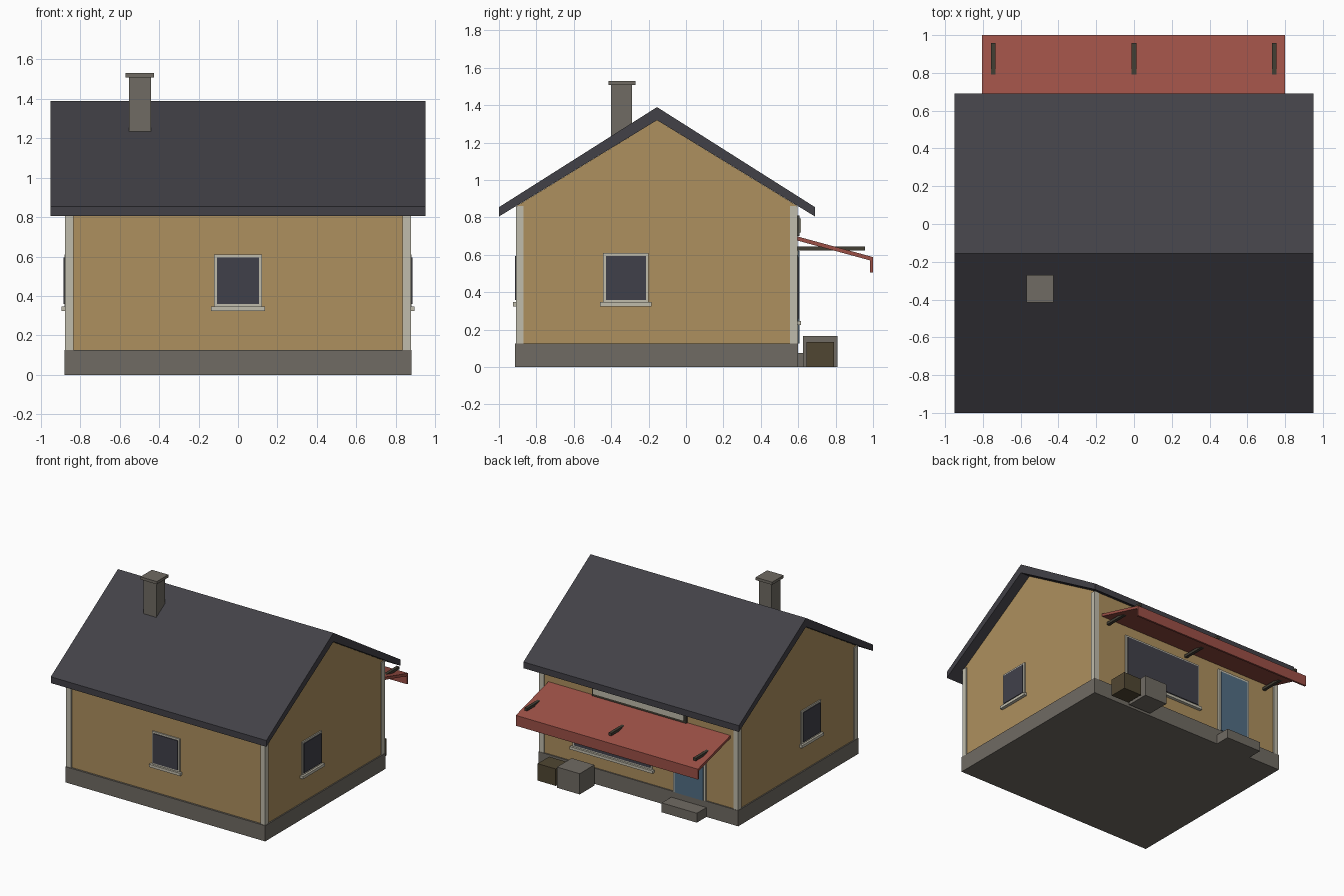
import bpy
import bmesh
from mathutils import Vector

cube = bpy.data.objects.get("Cube")
if cube:
    bpy.data.objects.remove(cube, do_unlink=True)


def material(name, srgb):
    col = [((c / 255 + 0.055) / 1.055) ** 2.4 for c in srgb] + [1.0]
    m = bpy.data.materials.new(name)
    m.use_nodes = True
    m.diffuse_color = col
    bsdf = next(n for n in m.node_tree.nodes if n.type == "BSDF_PRINCIPLED")
    bsdf.inputs["Base Color"].default_value = col
    return m


WALL = material("ochre_plaster", (174, 144, 94))
ROOF = material("charcoal_roof", (66, 65, 71))
STONE = material("grey_stone", (112, 107, 99))
TRIM = material("pale_trim", (192, 188, 172))
GLASS = material("dark_glass", (64, 64, 74))
RED = material("red_awning", (156, 80, 70))
BLUE = material("blue_door", (82, 110, 132))
WOOD = material("brown_crate_wood", (80, 70, 50))
DARK = material("dark_timber", (66, 62, 52))


def add_object(name, bm, mat):
    bmesh.ops.recalc_face_normals(bm, faces=bm.faces)
    mesh = bpy.data.meshes.new(name)
    bm.to_mesh(mesh)
    bm.free()
    mesh.materials.append(mat)
    obj = bpy.data.objects.new(name, mesh)
    bpy.context.collection.objects.link(obj)
    return obj


def box(name, mat, x, y, z):
    """Box from (low, high) ranges on each axis."""
    bm = bmesh.new()
    bmesh.ops.create_cube(bm, size=1)
    for v in bm.verts:
        v.co = Vector([(a + b) / 2 + c * (b - a) for (a, b), c in zip((x, y, z), v.co)])
    return add_object(name, bm, mat)


def extrude_x(name, mat, profile, x0, x1):
    """Solid with a (y, z) profile running from x0 to x1."""
    bm = bmesh.new()
    face = bm.faces.new([bm.verts.new((x0, y, z)) for y, z in profile])
    ext = bmesh.ops.extrude_face_region(bm, geom=[face])
    moved = [g for g in ext["geom"] if isinstance(g, bmesh.types.BMVert)]
    bmesh.ops.translate(bm, verts=moved, vec=(x1 - x0, 0, 0))
    return add_object(name, bm, mat)


W, FRONT, BACK, RIDGE = 0.87, -0.90, 0.59, -0.155
BASE_TOP = 0.125


def on_wall(name, mat, side, span, z, depth):
    """Plate standing out of a wall; side is front, back, left or right."""
    plane, sign = {"front": (FRONT, -1), "back": (BACK, 1),
                   "left": (W, 1), "right": (-W, -1)}[side]
    out = tuple(sorted((plane - sign * 0.01, plane + sign * depth)))
    if side in ("front", "back"):
        return box(f"{side}_{name}", mat, span, out, z)
    return box(f"{side}_{name}", mat, out, span, z)


def window(side, centre, half, z0, z1):
    def span(extra):
        return (centre - half - extra, centre + half + extra)
    on_wall("window_frame", TRIM, side, span(0.015), (z0 - 0.015, z1 + 0.015), 0.009)
    on_wall("window_glass", GLASS, side, span(0), (z0, z1), 0.015)
    on_wall("window_sill", TRIM, side, span(0.03), (z0 - 0.035, z0 - 0.013), 0.025)


# Foundation, walls and roof
box("foundation", STONE, (-0.88, 0.88), (-0.915, 0.6), (0, BASE_TOP))
extrude_x("walls", WALL, [(FRONT, BASE_TOP), (BACK, BASE_TOP), (BACK, 0.865),
                          (RIDGE, 1.32), (FRONT, 0.865)], -W, W)
extrude_x("roof", ROOF, [(-1, 0.805), (-1, 0.855), (RIDGE, 1.39), (0.69, 0.855),
                         (0.69, 0.805), (RIDGE, 1.32)], -0.95, 0.95)

# Corner boards
for xname, xs in (("left", (0.835, 0.877)), ("right", (-0.877, -0.835))):
    for yname, ys in (("front", (-0.91, -0.868)), ("back", (0.555, 0.597))):
        box(f"{yname}_{xname}_corner_board", TRIM, xs, ys, (BASE_TOP, 0.862))

# Chimney
box("chimney", STONE, (-0.552, -0.44), (-0.4, -0.29), (1.15, 1.51))
box("chimney_cap", STONE, (-0.57, -0.425), (-0.415, -0.27), (1.508, 1.53))

# Windows
window("front", 0, 0.107, 0.36, 0.595)
for s in ("left", "right"):
    window(s, -0.322, 0.107, 0.36, 0.595)
window("back", 0.23, 0.335, 0.26, 0.585)

# Door and step
on_wall("door_frame", TRIM, "back", (-0.595, -0.305), (BASE_TOP, 0.64), 0.012)
on_wall("door_panel", BLUE, "back", (-0.575, -0.325), (BASE_TOP, 0.62), 0.018)
box("door_step", STONE, (-0.6, -0.29), (0.59, 0.72), (0, 0.075))

# Blank sign board under the eave
on_wall("sign_backing", DARK, "back", (-0.425, 0.405), (0.70, 0.81), 0.017)
on_wall("sign_panel", TRIM, "back", (-0.41, 0.39), (0.72, 0.795), 0.024)

# Awning with a hanging front edge, carried on brackets
extrude_x("awning", RED, [(0.59, 0.70), (1.0, 0.588), (1.0, 0.505), (0.985, 0.505),
                          (0.985, 0.57), (0.59, 0.678)], -0.805, 0.8)
for label, x in (("right", -0.745), ("middle", 0), ("left", 0.742)):
    box(f"{label}_awning_bracket", DARK, (x - 0.012, x + 0.012), (0.585, 0.957), (0.624, 0.645))

# Crates by the back wall
box("stone_crate", STONE, (0.37, 0.57), (0.625, 0.81), (0, 0.165))
box("wooden_crate", WOOD, (0.595, 0.755), (0.645, 0.79), (0, 0.135))
